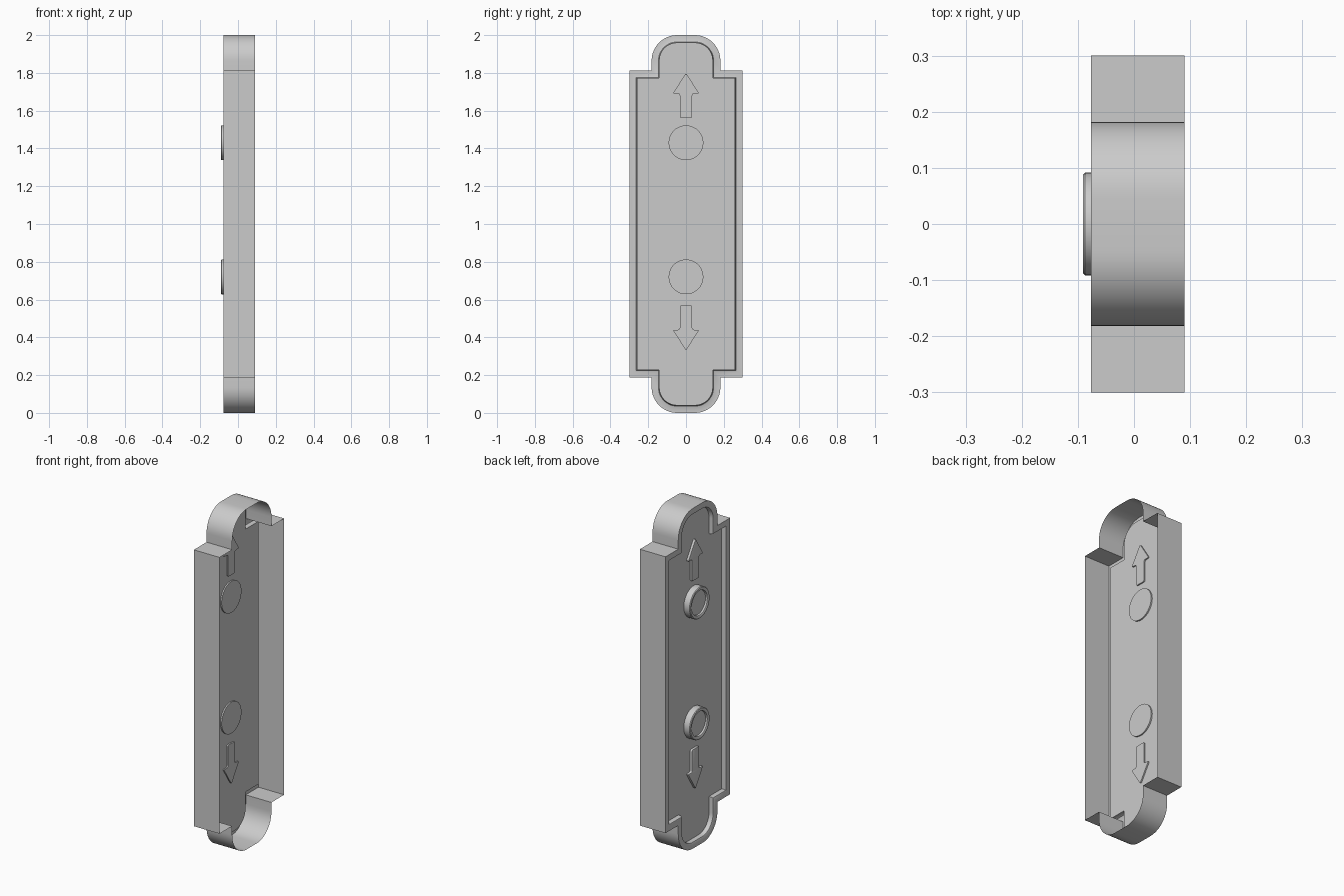
import bpy, bmesh, math

if "Cube" in bpy.data.objects:
    bpy.data.objects.remove(bpy.data.objects["Cube"])

RIM_X, BACK_X, PLATE_X = -0.077, 0.09, -0.05


def finish(name, bm, angle=35):
    bmesh.ops.recalc_face_normals(bm, faces=bm.faces)
    me = bpy.data.meshes.new(name)
    bm.to_mesh(me)
    bm.free()
    ob = bpy.data.objects.new(name, me)
    bpy.context.collection.objects.link(ob)
    bpy.ops.object.select_all(action='DESELECT')
    ob.select_set(True)
    bpy.context.view_layer.objects.active = ob
    bpy.ops.object.shade_smooth_by_angle(angle=math.radians(angle))
    return ob


def outline(d, steps=12):
    """Stepped panel outline with round-cornered ends, inset by d, as (y, z)."""
    w, a, r = 0.3 - d, 0.182 - d, 0.135 - d
    quarter = [(w, 0.812 - d), (a, 0.812 - d)]
    for i in range(steps + 1):
        t = math.pi / 2 * i / steps
        quarter.append((a - r + r * math.cos(t), 1 - d - r + r * math.sin(t)))
    top = quarter + [(-y, z) for y, z in reversed(quarter)]
    return [(y, 1 + z) for y, z in top] + [(-y, 1 - z) for y, z in top]


def bridge(bm, a, b):
    n = len(a)
    for i in range(n):
        bm.faces.new((a[i], a[(i + 1) % n], b[(i + 1) % n], b[i]))


# Casing: open-backed wall, front rim and recessed plate in one sheet
bm = bmesh.new()
loops = []
for d, x in [(0, BACK_X), (0, RIM_X), (0.03, RIM_X), (0.036, RIM_X + 0.003),
             (0.039, RIM_X + 0.009), (0.04, PLATE_X)]:
    loops.append([bm.verts.new((x, y, z)) for y, z in outline(d)])
for a, b in zip(loops, loops[1:]):
    bridge(bm, a, b)
bm.faces.new(loops[-1])
finish("panel_casing", bm)


# Round button with a raised ring and a sunken centre
def button(name, z0, n=40):
    bm = bmesh.new()
    rings = []
    for x, r in [(-0.042, 0.092), (-0.087, 0.092), (-0.091, 0.088),
                 (-0.091, 0.077), (-0.088, 0.072), (-0.078, 0.070)]:
        rings.append([bm.verts.new((x, r * math.cos(2 * math.pi * i / n),
                                    z0 + r * math.sin(2 * math.pi * i / n)))
                      for i in range(n)])
    for a, b in zip(rings, rings[1:]):
        bridge(bm, a, b)
    bm.faces.new(rings[0])
    bm.faces.new(rings[-1])
    finish(name, bm)


# Raised arrow with softened corners
def arrow(name, z0, up):
    half = [(0, 0.12), (0.07, 0.01), (0.033, 0.01), (0.033, -0.12)]
    pts = half + [(-y, z) for y, z in reversed(half[1:])]
    bm = bmesh.new()
    bm.faces.new([bm.verts.new((-0.042, y, z0 + up * z)) for y, z in pts])
    bmesh.ops.bevel(bm, geom=bm.verts[:], offset=0.009, segments=3,
                    profile=0.5, affect='VERTICES')
    ext = bmesh.ops.extrude_face_region(bm, geom=bm.faces[:], use_keep_orig=True)
    for v in ext["geom"]:
        if isinstance(v, bmesh.types.BMVert):
            v.co.x = -0.064
    rim = [e for e in bm.edges if all(v.co.x < -0.06 for v in e.verts)]
    bmesh.ops.bevel(bm, geom=rim, offset=0.004, segments=2, profile=0.5,
                    affect='EDGES')
    finish(name, bm)


for label, sign, zb, za in [("up", 1, 1.43, 1.68), ("down", -1, 0.72, 0.45)]:
    button(label + "_button", zb)
    arrow(label + "_arrow", za, sign)
